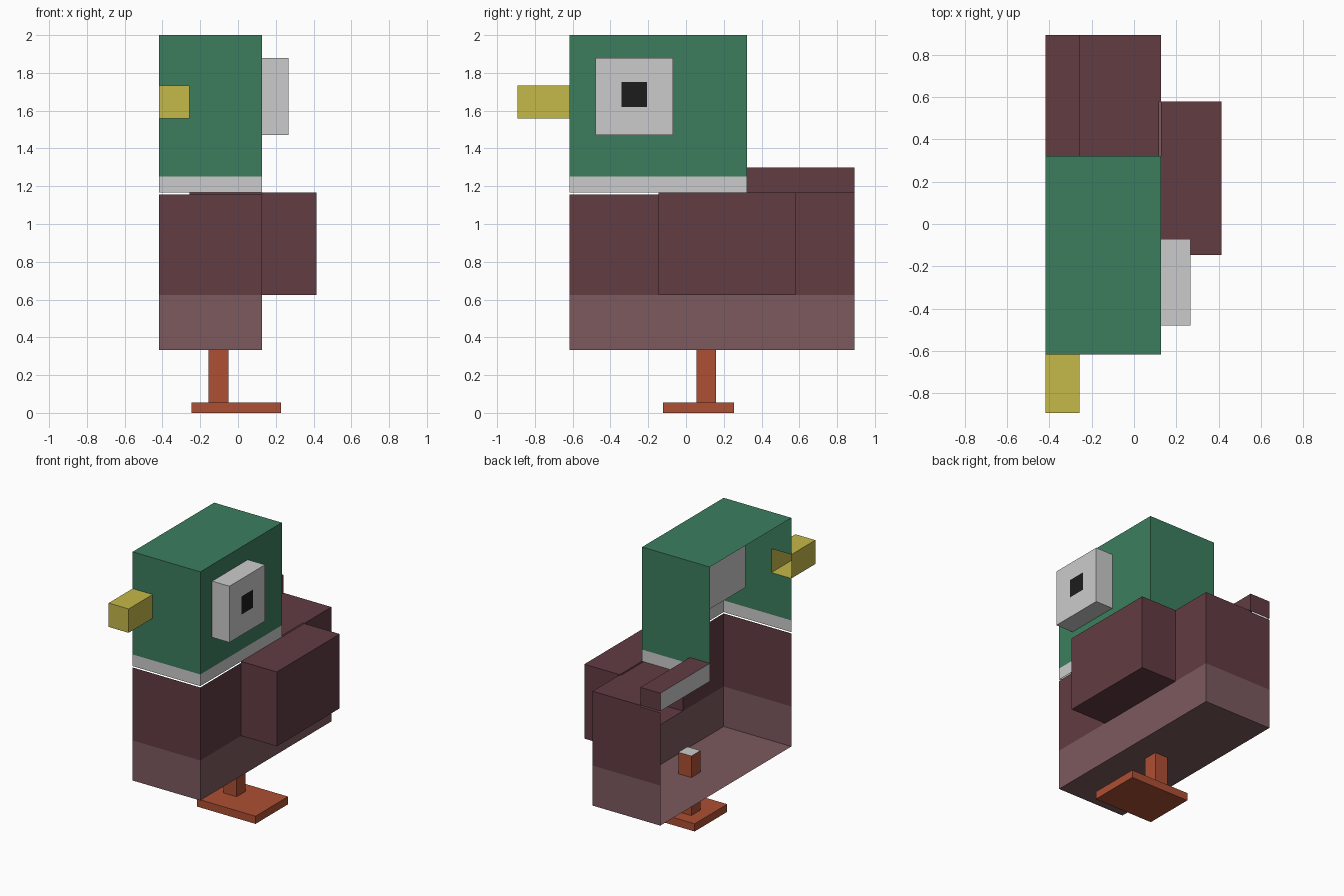
import bpy, bmesh
from mathutils import Vector

if "Cube" in bpy.data.objects:
    bpy.data.objects.remove(bpy.data.objects["Cube"])


def colour(name, rgb):
    m = bpy.data.materials.new(name)
    m.diffuse_color = [(c / 255) ** 2.2 for c in rgb] + [1]
    m.use_nodes = True
    m.node_tree.nodes["Principled BSDF"].inputs["Base Color"].default_value = m.diffuse_color
    return m


GREEN = colour("green", (62, 125, 95))
BROWN = colour("brown", (98, 62, 68))
PALE = colour("pale_brown", (123, 90, 94))
YELLOW = colour("yellow", (196, 183, 75))
ORANGE = colour("orange", (172, 80, 55))
BLACK = colour("black", (34, 34, 34))

AXES = {"x": 0, "y": 1, "z": 2}


def box(name, lo, hi, mat=None, open_sides=(), holes=(), bare=None):
    """Box from corner to corner; open_sides like '-x' are left out, holes are
    (lo, hi) regions cut from its walls, bare is a side left unpainted."""
    lo, hi = Vector(lo), Vector(hi)
    bm = bmesh.new()
    bmesh.ops.create_cube(bm, size=1)
    for v in bm.verts:
        v.co = [(lo[i] + hi[i]) / 2 + v.co[i] * (hi[i] - lo[i]) for i in range(3)]

    def on_side(f, side):
        return f.normal["xyz".index(side[1])] * (1 if side[0] == "+" else -1) > 0.9

    bm.normal_update()
    bmesh.ops.delete(bm, geom=[f for f in bm.faces if any(on_side(f, s) for s in open_sides)],
                     context="FACES")
    for a, b in holes:
        for i in range(3):
            for c in (a[i], b[i]):
                if lo[i] + 1e-4 < c < hi[i] - 1e-4:
                    co, no = Vector(), Vector()
                    co[i], no[i] = c, 1
                    bmesh.ops.bisect_plane(bm, geom=bm.verts[:] + bm.edges[:] + bm.faces[:],
                                           plane_co=co, plane_no=no)
        inside = [f for f in bm.faces if all(
            a[i] - 1e-4 < f.calc_center_median()[i] < b[i] + 1e-4 for i in range(3))]
        bmesh.ops.delete(bm, geom=inside, context="FACES")
    bm.normal_update()
    if bare:
        for f in bm.faces:
            f.material_index = int(on_side(f, bare))
    mesh = bpy.data.meshes.new(name)
    bm.to_mesh(mesh)
    bm.free()
    if mat:
        mesh.materials.append(mat)
        if bare:
            mesh.materials.append(None)
    ob = bpy.data.objects.new(name, mesh)
    bpy.context.collection.objects.link(ob)
    return ob


# Shared levels: the bird is a half shell, open along its left side
L, R = -0.418, 0.128                    # open side, right wall
STRIP = -0.257                          # inner edge of beak and tail ridge
FRONT, NAPE, BACK = -0.617, 0.322, 0.893
FLOOR, BELLY, NECK, COLLAR, TOP = 0.333, 0.625, 1.167, 1.252, 2.0
WING = (-0.146, 0.579)
BEAK = (1.558, 1.732)

# Head with an opening into the beak, then the collar band
box("head", (L, FRONT, COLLAR), (R, NAPE, TOP), GREEN, ("-x", "-z"),
    [((L, FRONT - .01, BEAK[0]), (STRIP, FRONT + .01, BEAK[1]))])
box("collar", (L, FRONT, NECK), (R, NAPE, COLLAR), None, ("-x", "-z", "+z"))
box("beak", (L, -0.893, BEAK[0]), (STRIP, FRONT, BEAK[1]), YELLOW, ("+y",))

# Body with openings into the neck, tail ridge and wing
box("body", (L, FRONT, BELLY), (R, BACK, NECK), BROWN, ("-x", "-z"),
    [((L, FRONT, NECK - .01), (R, NAPE, NECK + .01)),
     ((L, NAPE, NECK - .01), (STRIP, BACK, NECK + .01)),
     ((R - .01, WING[0], BELLY), (R + .01, WING[1], NECK))])
box("belly", (L, FRONT, FLOOR), (R, BACK, BELLY), PALE, ("-x", "+z"))
box("tail_ridge", (L, NAPE, NECK), (STRIP, BACK, 1.298), BROWN, ("-z", "-y"), bare="-x")
box("wing", (R, WING[0], BELLY), (0.415, WING[1], NECK), BROWN, ("-x",))

# Eye block set into the head, pupil flush with its outer face
E = 0.267
pupil = (E, -0.342, 1.62), (E, -0.206, 1.752)
box("eye", (-0.142, -0.48, 1.47), (E, -0.07, 1.88), holes=[pupil])
box("pupil", (E - 0.02, *pupil[0][1:]), pupil[1], BLACK, ("-x", "-y", "+y", "-z", "+z"))

# Leg reaching through the floor, and foot
box("leg", (-0.155, 0.055, 0.055), (-0.05, 0.16, 0.49), ORANGE, bare="+z")
box("foot", (-0.247, -0.122, 0), (0.227, 0.253, 0.056), ORANGE)
